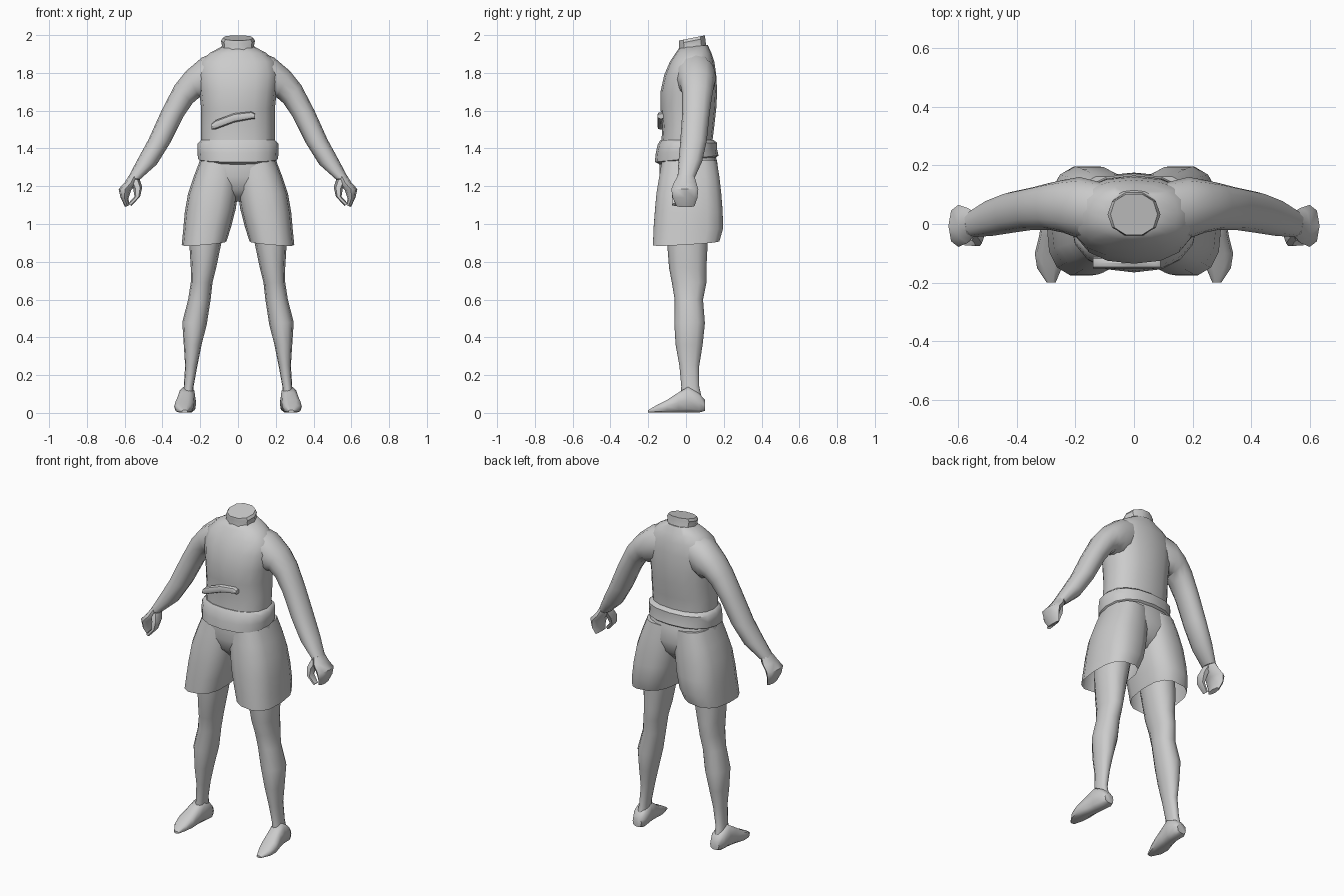
import bpy, bmesh, math
from mathutils import Vector

grey = bpy.data.materials.new("plain_grey")
grey.diffuse_color = (0.6, 0.6, 0.6, 1)


def cut(xa, za, xb, zb, y0, y1, slope=0.0):
    """Cross-section between an outer and an inner point, spanning y0 to y1."""
    c = Vector(((xa + xb) / 2, (y0 + y1) / 2, (za + zb) / 2))
    u = Vector(((xa - xb) / 2, 0, (za - zb) / 2))
    d = (y1 - y0) / 2
    return c, u, Vector((0, d, slope * d))


def level(z, w, y0, y1, slope=0.0):
    return cut(w, z, -w, z, y0, y1, slope)


def upright(y, x, hw, z0, z1):
    """Vertical cross-section facing along y."""
    return Vector((x, y, (z0 + z1) / 2)), Vector((hw, 0, 0)), Vector((0, 0, (z1 - z0) / 2))


def loft(name, rings, n=12, power=0.9, caps=(True, True), mirror=False, angle=50):
    bm = bmesh.new()
    loops = []
    for c, u, v in rings:
        loop = []
        for i in range(n):
            a = 2 * math.pi * i / n
            s, t = math.cos(a), math.sin(a)
            s = math.copysign(abs(s) ** power, s)
            t = math.copysign(abs(t) ** power, t)
            loop.append(bm.verts.new(c + u * s + v * t))
        loops.append(loop)
    for a, b in zip(loops, loops[1:]):
        for i in range(n):
            j = (i + 1) % n
            bm.faces.new((a[i], a[j], b[j], b[i]))
    for flag, loop in zip(caps, (loops[0], loops[-1])):
        if flag:
            bm.faces.new(loop)
    if mirror:
        dup = bmesh.ops.duplicate(bm, geom=bm.verts[:] + bm.edges[:] + bm.faces[:])
        for g in dup["geom"]:
            if isinstance(g, bmesh.types.BMVert):
                g.co.x = -g.co.x
    bmesh.ops.recalc_face_normals(bm, faces=bm.faces[:])
    me = bpy.data.meshes.new(name)
    bm.to_mesh(me)
    bm.free()
    me.materials.append(grey)
    ob = bpy.data.objects.new(name, me)
    bpy.context.collection.objects.link(ob)
    bpy.ops.object.select_all(action='DESELECT')
    ob.select_set(True)
    bpy.context.view_layer.objects.active = ob
    bpy.ops.object.shade_smooth_by_angle(angle=math.radians(angle))
    return ob


# Shirt body up to the shoulders
loft("shirt_body", [
    level(1.36, 0.19, -0.135, 0.145), level(1.44, 0.195, -0.13, 0.14),
    level(1.52, 0.195, -0.125, 0.15), level(1.61, 0.195, -0.135, 0.16),
    level(1.70, 0.205, -0.135, 0.165), level(1.79, 0.215, -0.115, 0.16),
    level(1.86, 0.20, -0.085, 0.15), level(1.905, 0.15, -0.055, 0.135),
    level(1.94, 0.085, -0.035, 0.115, 0.1)], n=16, power=0.85)

# Neck collar with a slanted top
loft("neck", [
    level(1.90, 0.10, -0.045, 0.125), level(1.945, 0.085, -0.04, 0.11),
    level(1.97, 0.09, -0.04, 0.105, 0.2), level(1.985, 0.08, -0.04, 0.105, 0.2)],
    n=10, angle=35)

# Bunched hem of the shirt
loft("shirt_hem", [
    level(1.445, 0.195, -0.135, 0.145), level(1.425, 0.215, -0.15, 0.165, 0.03),
    level(1.385, 0.215, -0.16, 0.165, 0.06), level(1.345, 0.212, -0.165, 0.172, 0.1),
    level(1.33, 0.19, -0.14, 0.15, 0.1)], n=16, power=0.85)

# Folded strip across the belly
strip = [(-0.14, 1.515, 0.016), (-0.12, 1.525, 0.024), (-0.02, 1.562, 0.024),
         (0.07, 1.575, 0.02), (0.09, 1.57, 0.014)]
loft("belly_fold", [(Vector((x, -0.132, z)), Vector((0, 0.02, 0)), Vector((0, 0, h)))
                    for x, z, h in strip], n=8, angle=40)

# Sleeved arms
loft("arm", [
    cut(0.09, 1.92, 0.12, 1.67, -0.06, 0.14), cut(0.19, 1.882, 0.18, 1.66, -0.05, 0.16),
    cut(0.275, 1.81, 0.205, 1.67, -0.03, 0.15), cut(0.335, 1.735, 0.24, 1.64, -0.02, 0.14),
    cut(0.405, 1.60, 0.285, 1.575, -0.02, 0.125), cut(0.475, 1.445, 0.355, 1.435, -0.03, 0.11),
    cut(0.53, 1.345, 0.43, 1.315, -0.04, 0.085), cut(0.58, 1.25, 0.52, 1.235, -0.045, 0.045)],
    mirror=True)

# Palms with fingers, and thumbs
loft("hand", [
    cut(0.575, 1.26, 0.525, 1.245, -0.045, 0.045), cut(0.60, 1.22, 0.535, 1.215, -0.065, 0.055),
    cut(0.632, 1.185, 0.565, 1.18, -0.078, 0.065), cut(0.622, 1.14, 0.58, 1.135, -0.07, 0.06),
    cut(0.598, 1.09, 0.575, 1.10, -0.05, 0.045)], n=8, mirror=True)
loft("thumb", [
    cut(0.575, 1.235, 0.52, 1.235, -0.05, 0.02), cut(0.555, 1.19, 0.507, 1.195, -0.07, 0.0),
    cut(0.548, 1.145, 0.518, 1.145, -0.078, -0.025),
    cut(0.58, 1.11, 0.565, 1.095, -0.075, -0.04)], n=6, mirror=True)

# Shorts: seat plus two open legs
loft("shorts_seat", [
    level(1.40, 0.19, -0.13, 0.145), level(1.33, 0.205, -0.14, 0.165),
    level(1.25, 0.225, -0.14, 0.175), level(1.18, 0.22, -0.12, 0.155),
    level(1.12, 0.16, -0.06, 0.10)], n=16, power=0.8)
loft("shorts_leg", [
    cut(0.20, 1.34, -0.01, 1.33, -0.13, 0.165), cut(0.235, 1.25, -0.01, 1.25, -0.145, 0.18),
    cut(0.265, 1.16, 0.0, 1.16, -0.16, 0.19), cut(0.282, 1.06, 0.012, 1.08, -0.168, 0.197),
    cut(0.29, 0.97, 0.035, 0.99, -0.175, 0.20), cut(0.298, 0.89, 0.06, 0.91, -0.178, 0.18, 0.06)],
    n=14, power=0.75, caps=(True, False), mirror=True)

# Bare legs
loft("leg", [
    cut(0.25, 1.08, 0.05, 1.08, -0.11, 0.12), cut(0.258, 0.90, 0.088, 0.90, -0.10, 0.115),
    cut(0.25, 0.77, 0.115, 0.77, -0.09, 0.108), cut(0.25, 0.69, 0.135, 0.69, -0.075, 0.108),
    cut(0.264, 0.60, 0.145, 0.60, -0.06, 0.09), cut(0.295, 0.48, 0.165, 0.47, -0.062, 0.10),
    cut(0.287, 0.36, 0.193, 0.36, -0.055, 0.088), cut(0.28, 0.25, 0.215, 0.25, -0.035, 0.07),
    cut(0.287, 0.14, 0.235, 0.14, -0.025, 0.07), cut(0.295, 0.05, 0.235, 0.05, -0.03, 0.09)],
    mirror=True)

# Feet, heel to toe
loft("foot", [
    upright(0.10, 0.265, 0.03, 0.01, 0.07), upright(0.07, 0.266, 0.045, 0.0, 0.105),
    upright(0.01, 0.270, 0.045, 0.0, 0.14), upright(-0.04, 0.277, 0.046, 0.0, 0.11),
    upright(-0.10, 0.286, 0.052, 0.0, 0.07), upright(-0.15, 0.288, 0.042, 0.0, 0.045),
    upright(-0.20, 0.282, 0.015, 0.002, 0.015)], n=10, power=0.7, mirror=True)
